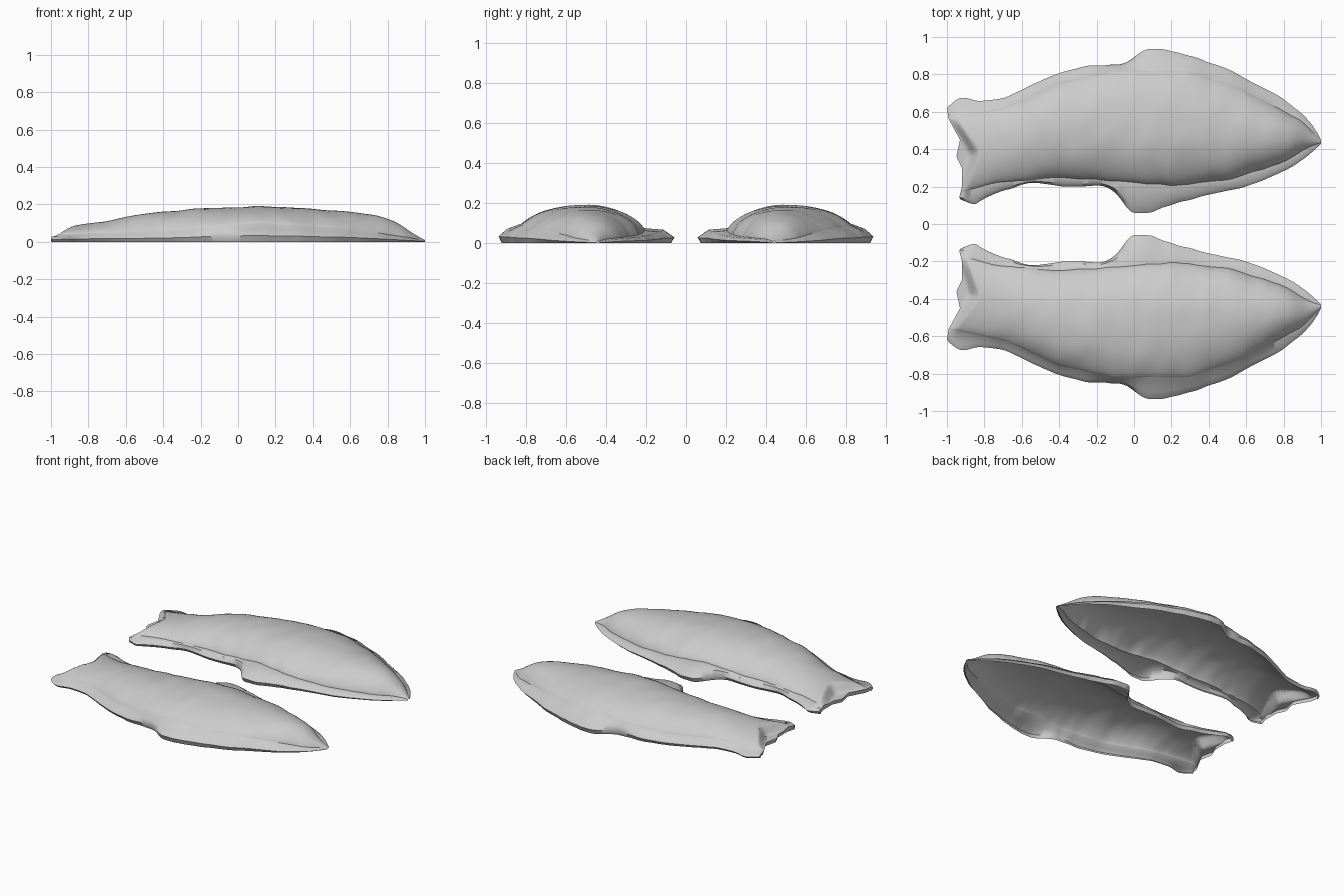
import bpy, bmesh, math
from mathutils import Vector, noise

cube = bpy.data.objects.get("Cube")
if cube:
    bpy.data.objects.remove(cube)

clay = bpy.data.materials.new("light_grey_clay")
clay.use_nodes = True
grey = (0.6, 0.6, 0.6, 1)
clay.diffuse_color = grey
clay.node_tree.nodes["Principled BSDF"].inputs["Base Color"].default_value = grey

# Profiles along the length, tail to nose: (x, value)
BACK_EDGE = [(-1, .62), (-.95, .67), (-.91, .68), (-.84, .655), (-.7, .67), (-.6, .72), (-.4, .81),
             (-.25, .845), (-.05, .855), (.06, .935), (.15, .935), (.3, .9), (.5, .83),
             (.65, .75), (.8, .67), (.92, .57), (.97, .51), (1, .45)]
BELLY_EDGE = [(-1, .13), (-.92, .1), (-.75, .16), (-.55, .225), (-.4, .2), (-.15, .205),
              (-.08, .15), (-.02, .055), (.08, .06), (.25, .12), (.45, .165), (.6, .2),
              (.8, .28), (.9, .34), (.97, .4), (1, .43)]
BODY_BACK = [(-1, .56), (-.7, .62), (-.4, .76), (-.1, .82), (.3, .82), (.6, .71), (.9, .55), (1, .445)]
BODY_BELLY = [(-1, .17), (-.75, .22), (-.4, .25), (-.1, .23), (.2, .205), (.5, .235),
              (.8, .33), (.93, .41), (1, .435)]
CREST = [(-1, .085), (-.9, .092), (-.7, .11), (-.5, .15), (-.25, .175), (.1, .19), (.35, .18),
         (.6, .16), (.75, .14), (.85, .105), (.92, .055), (.97, .025), (1, .01)]
BACK_RIM = [(-1, .04), (-.4, .06), (.1, .1), (.6, .07), (.9, .025), (1, .008)]
BELLY_RIM = [(-1, .045), (-.3, .05), (.02, .075), (.4, .045), (.9, .022), (1, .008)]
# Tail shape across the width: (y, x)
TAIL_END = [(.1, -.9), (.14, -.935), (.2, -.92), (.3, -.92), (.36, -.95), (.45, -.93), (.56, -.99), (.62, -1)]
TAIL_RIDGE = [(.1, -.92), (.38, -.83), (.57, -.95), (.7, -.98)]


def lookup(table, t):
    if t <= table[0][0]:
        return table[0][1]
    for (a, va), (b, vb) in zip(table, table[1:]):
        if t <= b:
            return va + (vb - va) * (t - a) / (b - a)
    return table[-1][1]


def soft(table, t):
    """Table value averaged over a short span, to round the corners."""
    span = min(.03, 1 - abs(t))
    return sum(lookup(table, t + span * k / 2) for k in range(-2, 3)) / 5


def section(u, steps=28):
    """One cross-section: belly rim, rounded body, back rim."""
    lo, hi = soft(BELLY_EDGE, u), soft(BACK_EDGE, u)
    blo = max(soft(BODY_BELLY, u), lo + .002)
    bhi = min(soft(BODY_BACK, u), hi - .002)
    rlo, rhi, top = soft(BELLY_RIM, u), soft(BACK_RIM, u), soft(CREST, u)
    inset = min(.015, (hi - lo) * .1)
    pts = [(lo + inset, 0), (lo, rlo * .4), (lo + (blo - lo) * .35, rlo * .9)]
    for i in range(steps + 1):
        s = i / steps
        t = -math.cos(math.pi * s)
        rim = rlo + (rhi - rlo) * s
        dome = max(0, 1 - abs(t) ** 2.2) ** .75
        pts.append((blo + (bhi - blo) * (t + 1) / 2, rim + (top - rim) * dome))
    pts += [(hi - (hi - bhi) * .35, rhi * .72), (hi, rhi * .35), (hi - inset, 0)]
    return pts


def surface_point(u, y, z):
    """Sweep the tail into its notched end, drop behind the ridge, add wrinkles."""
    x = u
    if u < -.75:
        end = lookup(TAIL_END, y)
        x = end + (-.75 - end) * (u + 1) / .25
        drop = min(1, max(0, 1 + (x - lookup(TAIL_RIDGE, y)) / .045))
        z = min(z, .028 + (max(z, .028) - .028) * drop)
    if z > .01:
        ripple = noise.noise(Vector((x * 9, y * 7, .5)))
        z += .006 * ripple * min(1, z / .08) * (1 - max(0, x) ** 2)
    if u > -.8 and u < .9:
        y += .005 * noise.noise(Vector((x * 14, y * 3, z * 8)))
    return x, y, z


def fish_half(name, side):
    bm = bmesh.new()
    columns = 130
    rows = []
    for i in range(columns + 1):
        u = -math.cos(math.pi * i / columns) * .4 + (2 * i / columns - 1) * .6
        rows.append([bm.verts.new(surface_point(u, y, z)) for y, z in section(u)])
    # Upright edge at the tail end
    foot = [bm.verts.new((v.co.x + .008, v.co.y, 0)) for v in rows[0]]
    rows.insert(0, foot)
    for a, b in zip(rows, rows[1:]):
        for j in range(len(a) - 1):
            bm.faces.new((a[j], b[j], b[j + 1], a[j + 1]))
    bmesh.ops.remove_doubles(bm, verts=bm.verts, dist=.0005)
    for v in bm.verts:
        v.co.y *= side
    if side < 0:
        bmesh.ops.reverse_faces(bm, faces=bm.faces)
    mesh = bpy.data.meshes.new(name)
    bm.to_mesh(mesh)
    bm.free()
    mesh.materials.append(clay)
    obj = bpy.data.objects.new(name, mesh)
    bpy.context.collection.objects.link(obj)
    bpy.ops.object.select_all(action='DESELECT')
    obj.select_set(True)
    bpy.context.view_layer.objects.active = obj
    bpy.ops.object.shade_smooth_by_angle(angle=math.radians(50))


# Two open half shells, mirrored across the centre
fish_half("back_fish_half", 1)
fish_half("front_fish_half", -1)
